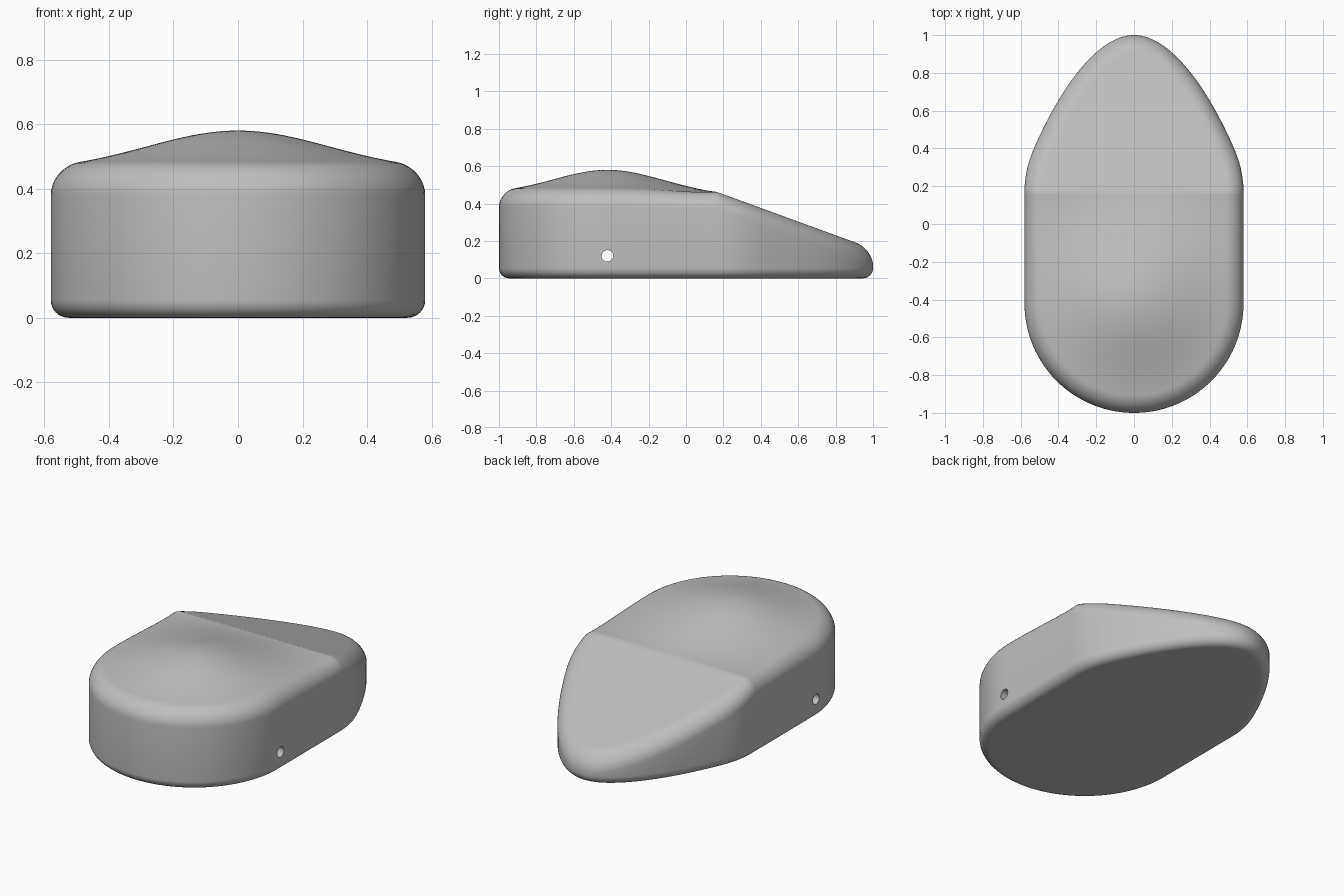
import bpy, bmesh, math
from mathutils import Vector
from mathutils.geometry import interpolate_bezier

if "Cube" in bpy.data.objects:
    bpy.data.objects.remove(bpy.data.objects["Cube"])

HALF, CENTRE, RIDGE = 0.58, -0.42, 0.165    # half width, dome centre y, ridge y
R_TOP, R_BOTTOM = 0.09, 0.055               # edge roundings
COLUMNS = 40


def top_height(x, y):
    """Soft dome at the front, flat ramp behind the ridge."""
    if y >= RIDGE:
        return 0.462 - 0.365 * (y - RIDGE)
    r2 = x * x + (y - CENTRE) ** 2
    dome = 0.455 + 0.125 * math.exp(-r2 / 0.16)
    blend = max(0, (y - CENTRE) / (RIDGE - CENTRE)) ** 8
    return dome + (0.462 - dome) * blend


def bezier(a, b, c, d, count):
    pts = [Vector((*p, 0)) for p in (a, b, c, d)]
    return [(p.x, p.y) for p in interpolate_bezier(*pts, count)]


# Half outline: round front, straight side, tapered nose
half = [(HALF * math.sin(a), CENTRE - HALF * math.cos(a))
        for a in (math.pi / 2 * i / 28 for i in range(29))]
half += [(HALF, CENTRE + (RIDGE - 0.01 - CENTRE) * i / 18) for i in range(1, 19)]
half += bezier((HALF, RIDGE), (HALF, 0.27), (0.555, 0.34), (0.53, 0.40), 12)
half += bezier((0.53, 0.40), (0.40, 0.70), (0.20, 1), (0, 1), 32)[1:]
half[0], half[-1] = (0, -1), (0, 1)
n = len(half) - 1
outline = [Vector(p) for p in half] + [Vector((-x, y)) for x, y in half[-2:0:-1]]
count = len(outline)
normals = []
for i in range(count):
    t = (outline[(i + 1) % count] - outline[i - 1]).normalized()
    normals.append(Vector((t.y, -t.x)))

bm = bmesh.new()


def ring(inset, height):
    verts = []
    for p, nrm in zip(outline, normals):
        q = p - nrm * inset
        verts.append(bm.verts.new((q.x, q.y, height(q.x, q.y))))
    return verts


# Rings from the base up: rounded bottom edge, wall, rounded top edge
rings = []
for k in range(9):
    a = math.pi / 2 * k / 8
    z = R_BOTTOM * (1 - math.cos(a))
    rings.append(ring(R_BOTTOM * (1 - math.sin(a)), lambda x, y, z=z: z))
for k in range(11):
    a = math.pi / 2 * k / 10
    drop = R_TOP * (1 - math.sin(a))
    rings.append(ring(R_TOP * (1 - math.cos(a)),
                      lambda x, y, d=drop: top_height(x, y) - d))
for low, high in zip(rings, rings[1:]):
    for i in range(count):
        j = (i + 1) % count
        bm.faces.new((low[i], low[j], high[j], high[i]))
bm.faces.new(reversed(rings[0]))

# Top surface: rows across the body between matching rim points
rim = rings[-1]
rows = []
for i in range(1, n):
    right, left = rim[i], rim[count - i]
    row = [right]
    for c in range(1, COLUMNS):
        p = right.co.lerp(left.co, c / COLUMNS)
        row.append(bm.verts.new((p.x, p.y, top_height(p.x, p.y))))
    rows.append(row + [left])
for a, b in zip(rows, rows[1:]):
    for c in range(COLUMNS):
        bm.faces.new((a[c], b[c], b[c + 1], a[c + 1]))
for c in range(COLUMNS):
    bm.faces.new((rim[0], rows[0][c], rows[0][c + 1]))
    bm.faces.new((rim[n], rows[-1][c + 1], rows[-1][c]))
bmesh.ops.recalc_face_normals(bm, faces=bm.faces)

mesh = bpy.data.meshes.new("body")
bm.to_mesh(mesh)
bm.free()
body = bpy.data.objects.new("body", mesh)
bpy.context.collection.objects.link(body)

# Plain grey material
grey = bpy.data.materials.new("light_grey")
grey.use_nodes = True
colour = (0.52, 0.52, 0.52, 1)
grey.diffuse_color = colour
grey.node_tree.nodes["Principled BSDF"].inputs["Base Color"].default_value = colour
mesh.materials.append(grey)

# Pin hole running straight through from side to side
bpy.ops.mesh.primitive_cylinder_add(vertices=32, radius=0.031, depth=2,
                                    location=(0, CENTRE, 0.12),
                                    rotation=(0, math.pi / 2, 0))
cutter = bpy.context.object
cutter.name = "pin_hole_cutter"
cutter.hide_render = True
cutter.data.materials.append(grey)
hole = body.modifiers.new("pin_hole", 'BOOLEAN')
hole.operation = 'DIFFERENCE'
hole.solver = 'EXACT'
hole.object = cutter
bpy.ops.object.select_all(action='DESELECT')
body.select_set(True)
bpy.context.view_layer.objects.active = body
bpy.ops.object.modifier_apply(modifier=hole.name)
bpy.data.objects.remove(cutter)
bpy.ops.object.shade_smooth_by_angle(angle=math.radians(30))
